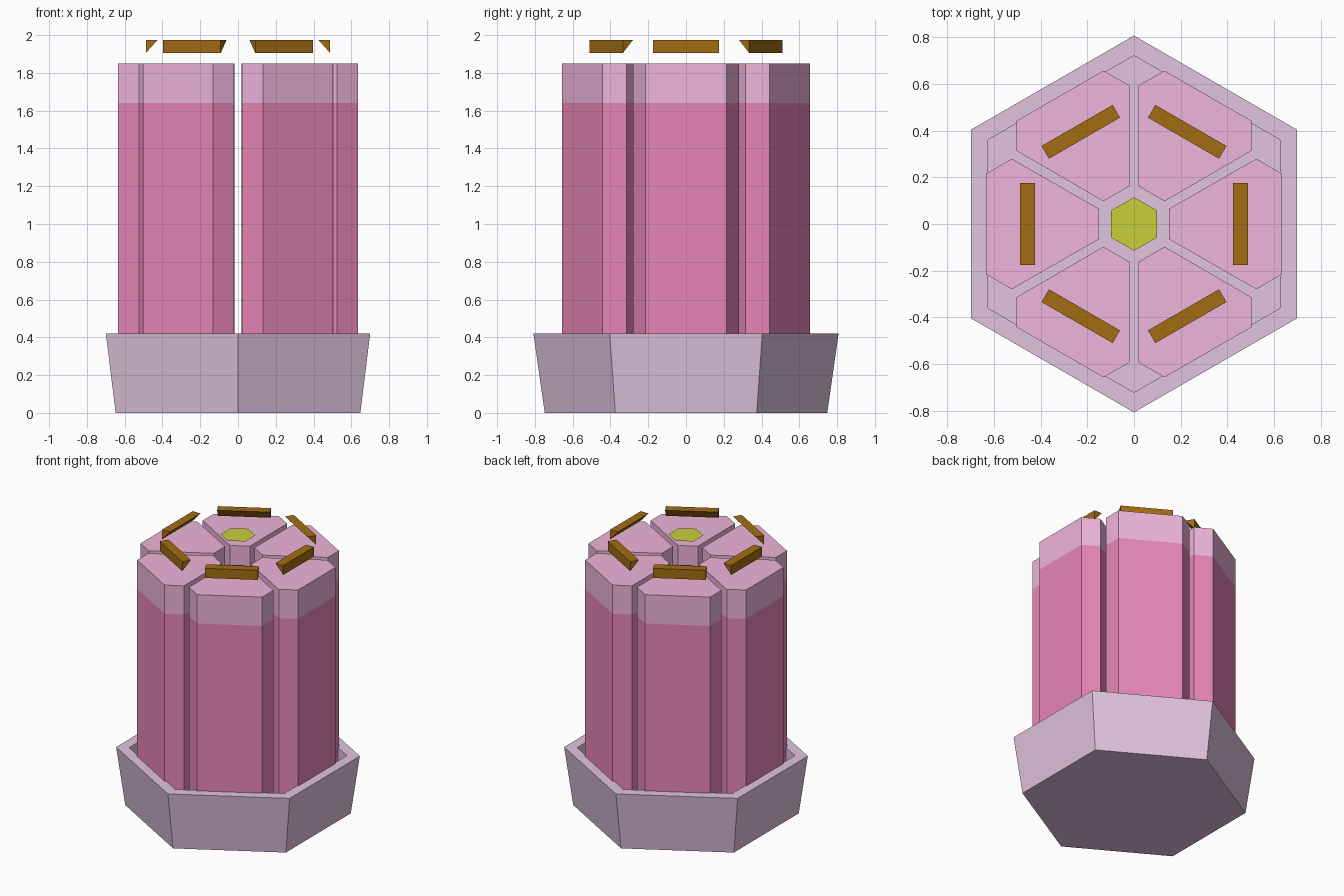
import bpy, bmesh
from math import sin, cos, radians

if "Cube" in bpy.data.objects:
    bpy.data.objects.remove(bpy.data.objects["Cube"])


def material(name, rgb):
    m = bpy.data.materials.new(name)
    m.diffuse_color = (*rgb, 1)
    m.use_nodes = True
    m.node_tree.nodes["Principled BSDF"].inputs["Base Color"].default_value = m.diffuse_color
    return m


LAVENDER = material("lavender", (0.75, 0.55, 0.74))
PINK = material("pink", (0.80, 0.24, 0.48))
PALE = material("pale_pink", (0.86, 0.46, 0.71))
AMBER = material("amber", (0.36, 0.15, 0.006))
LIME = material("lime", (0.58, 0.63, 0.04))


def loft(name, rings, mat, start=True, end=True):
    """Skin a list of equal-length point rings, optionally capping the ends."""
    bm = bmesh.new()
    loops = [[bm.verts.new(p) for p in ring] for ring in rings]
    n = len(loops[0])
    for a, b in zip(loops, loops[1:]):
        for i in range(n):
            j = (i + 1) % n
            bm.faces.new((a[i], a[j], b[j], b[i]))
    if start:
        bm.faces.new(loops[0][::-1])
    if end:
        bm.faces.new(loops[-1])
    bmesh.ops.recalc_face_normals(bm, faces=bm.faces)
    mesh = bpy.data.meshes.new(name)
    bm.to_mesh(mesh)
    bm.free()
    mesh.materials.append(mat)
    ob = bpy.data.objects.new(name, mesh)
    bpy.context.collection.objects.link(ob)
    return ob


def hexagon(r, z):
    return [(r * cos(radians(30 + 60 * i)), r * sin(radians(30 + 60 * i)), z)
            for i in range(6)]


# Flared hexagonal tray with a flat rim and a recessed floor
FLOOR = 0.32
loft("base_tray", [hexagon(0.748, 0), hexagon(0.808, 0.42),
                   hexagon(0.722, 0.42), hexagon(0.722, FLOOR)], LAVENDER)

# Wedge-shaped column outline, pointing along +x
half = [(0.15, 0.065), (0.525, 0.28), (0.635, 0.215)]
outline = [(x, -y) for x, y in half] + half[::-1]


def slab(z):
    return [(x, y, z) for x, y in outline]


for k in range(6):
    # Column body, its pale cap, and the triangular bar floating above it
    parts = [
        loft(f"column_{k + 1}", [slab(FLOOR), slab(1.64)], PINK, end=False),
        loft(f"column_cap_{k + 1}", [slab(1.64), slab(1.85)], PALE, start=False),
        loft(f"top_bar_{k + 1}",
             [[(0.425, y, 1.975), (0.488, y, 1.975), (0.488, y, 1.905)]
              for y in (-0.176, 0.176)], AMBER),
    ]
    for ob in parts:
        ob.rotation_euler.z = radians(60 * k)

# Flat hexagonal centre plate
loft("centre_plate", [hexagon(0.115, 2.0)], LIME, start=False)
